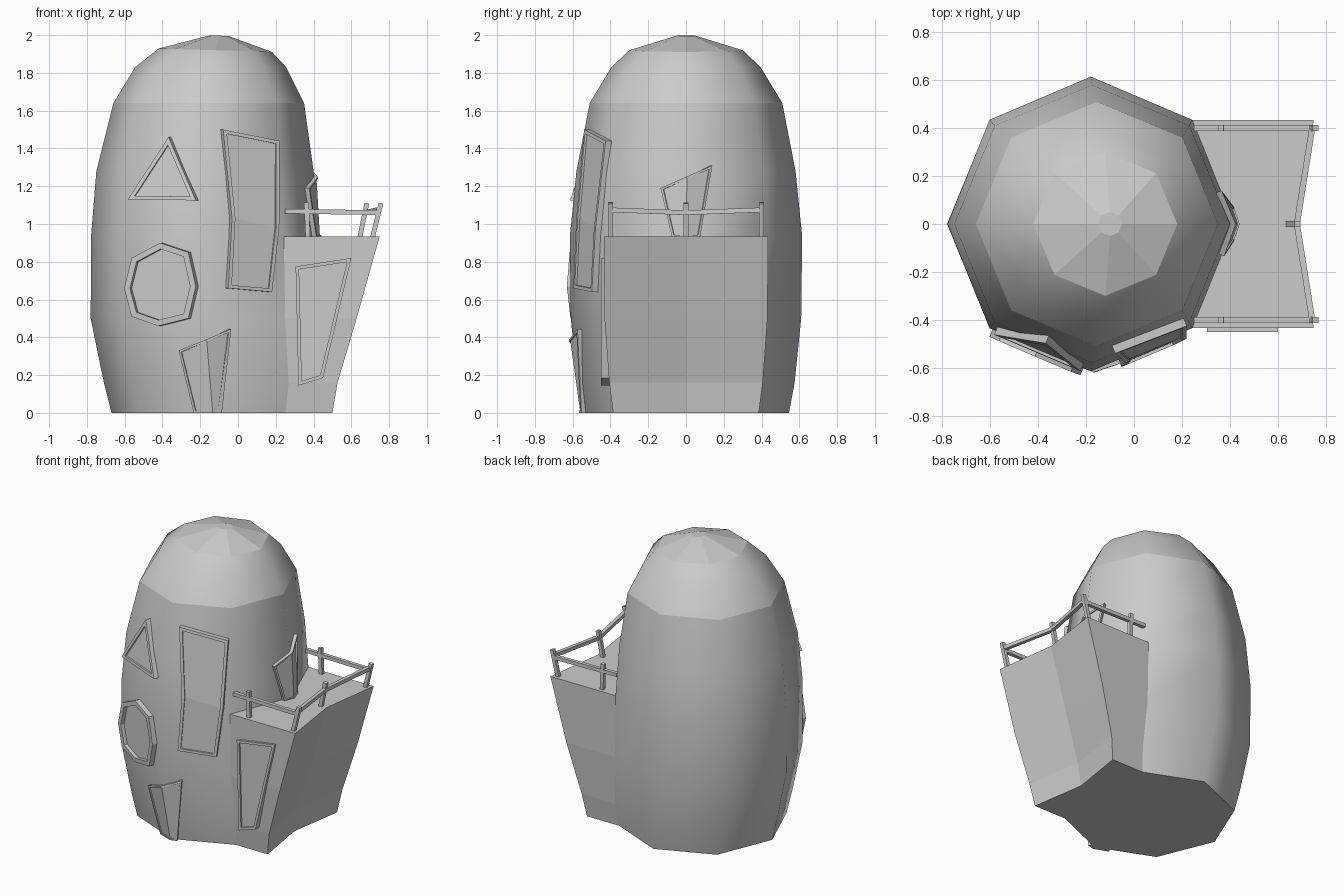
import bpy, bmesh, math
from mathutils import Vector

if "Cube" in bpy.data.objects:
    bpy.data.objects.remove(bpy.data.objects["Cube"])

# Tower rings: z, centre x, radius in x, radius in y
RINGS = [(0, -.13, .54, .545), (.16, -.137, .573, .575), (.5, -.177, .603, .61),
         (.935, -.18, .598, .615), (1.28, -.175, .575, .58), (1.64, -.155, .505, .51),
         (1.83, -.145, .40, .395), (1.92, -.12, .30, .30), (1.997, -.10, .05, .05)]
SIDES = 8
ANNEX_X = [.50, .527, .628, .75]          # outer corner of the annex per ring


def finish(name, bm, fix=True):
    if fix:
        bmesh.ops.recalc_face_normals(bm, faces=bm.faces)
    me = bpy.data.meshes.new(name)
    bm.to_mesh(me)
    bm.free()
    ob = bpy.data.objects.new(name, me)
    bpy.context.collection.objects.link(ob)
    return ob


def ring_at(z):
    for a, b in zip(RINGS, RINGS[1:]):
        if z <= b[0]:
            t = (z - a[0]) / (b[0] - a[0])
            return [p + (q - p) * t for p, q in zip(a[1:], b[1:])]
    return RINGS[-1][1:]


# Tower with the annex extruded out of its right-hand faces
def build_tower():
    bm = bmesh.new()
    grid = []
    for i, (z, c, rx, ry) in enumerate(RINGS):
        tilt = .03 if i >= 7 else 0
        row = []
        for j in range(SIDES):
            a = math.tau * j / SIDES
            dx = rx * math.cos(a)
            row.append(bm.verts.new((c + dx, ry * math.sin(a), z - tilt * dx)))
        grid.append(row)
    annex = []
    for i in range(len(RINGS) - 1):
        for j in range(SIDES):
            k = (j + 1) % SIDES
            f = bm.faces.new((grid[i][j], grid[i][k], grid[i + 1][k], grid[i + 1][j]))
            f.smooth = i < 7
            if i < 3 and j in (7, 0):
                annex.append(f)
    bm.faces.new(grid[0][::-1])
    bm.faces.new(grid[-1])
    for j in range(SIDES):                # crease under the dome
        bm.edges.get((grid[5][j], grid[5][(j + 1) % SIDES])).smooth = False
    ext = bmesh.ops.extrude_face_region(bm, geom=annex)["geom"]
    for v in [g for g in ext if isinstance(g, bmesh.types.BMVert)]:
        level = min(range(4), key=lambda n: abs(RINGS[n][0] - v.co.z))
        v.co.x = ANNEX_X[level] - (.06 if abs(v.co.y) < .01 else 0)
    new = {g for g in ext if isinstance(g, bmesh.types.BMVert)}
    for f in bm.faces:
        if any(v in new for v in f.verts):
            f.smooth = False
    finish("tower_with_annex", bm)


# Mappings that lay a flat outline onto a wall, d units outwards
def slope(u):
    return 0 if abs(u) < .025 else math.copysign(.38, u)


def on_front(x, z, d):
    c, rx, ry = ring_at(z)
    u = x - c
    return Vector((x + d * slope(u), -ry * (1 - .4142 * abs(u) / rx) - .92 * d, z))


def on_right(y, z, d):
    c, rx, ry = ring_at(z)
    return Vector((c + rx * (1 - .4142 * abs(y) / ry) + .92 * d, y + d * slope(y), z))


def on_annex(x, z, d):
    return Vector((x, -.42 - d, z))


def inset(pts, w):
    pts = [Vector(p) for p in pts]
    n = len(pts)
    area = sum(pts[i - 1].cross(pts[i]) for i in range(n))
    s = 1 if area > 0 else -1
    out = []
    for i, p in enumerate(pts):
        e1 = (p - pts[i - 1]).normalized()
        e2 = (pts[(i + 1) % n] - p).normalized()
        n1, n2 = Vector((-e1.y, e1.x)) * s, Vector((-e2.y, e2.x)) * s
        out.append(p + (n1 + n2) * w / (1 + n1.dot(n2)))
    return out


# Raised frame with a recessed panel
def framed_panel(name, pts, place, border=.018, out=.035, recess=.012):
    bm = bmesh.new()
    inner = inset(pts, border)
    n = len(pts)
    loops = [[bm.verts.new(place(p[0], p[1], d)) for p in outline]
             for outline, d in ((pts, -.03), (pts, out), (inner, out), (inner, out - recess))]
    for a, b in zip(loops, loops[1:]):
        for i in range(n):
            k = (i + 1) % n
            bm.faces.new((a[i], a[k], b[k], b[i]))
    for lp in (loops[0], loops[-1]):
        for i in range((n - 1) // 2):
            ids = dict.fromkeys((i, i + 1, n - 2 - i, n - 1 - i))
            bm.faces.new([lp[q] for q in ids])
    finish(name, bm)


# Square bars
def beam(bm, p, q, w=.025):
    p, q = Vector(p), Vector(q)
    d = q - p
    new = bmesh.ops.create_cube(bm, size=1)["verts"]
    rot = d.to_track_quat('Z', 'Y')
    if abs(d.z) > max(abs(d.x), abs(d.y)):
        rot = Vector((0, 0, 1)).rotation_difference(d)
    for v in new:
        v.co = rot @ Vector((v.co.x * w, v.co.y * w, v.co.z * d.length)) + (p + q) / 2


build_tower()

framed_panel("tall_window", [(.207, 1.44), (.205, .98), (.167, .64), (-.065, .66),
                             (-.045, 1.03), (-.092, 1.50)], on_front)
framed_panel("triangle_window", [(-.355, 1.46), (-.21, 1.125), (-.57, 1.13)],
             on_front, border=.02, out=.035)
framed_panel("round_window", [(-.40, .90), (-.25, .85), (-.21, .67), (-.25, .50), (-.41, .46),
                              (-.55, .51), (-.59, .66), (-.55, .82)],
             on_front, border=.03, out=.035, recess=.025)
framed_panel("front_door", [(-.305, .33), (-.17, .388), (-.045, .445), (-.095, 0),
                            (-.135, 0), (-.225, 0)], on_front, border=.012, out=.025, recess=.008)
framed_panel("annex_window", [(.305, .775), (.60, .82), (.45, .185), (.32, .145)],
             on_annex, out=.03)
framed_panel("balcony_door", [(-.125, 1.19), (0, 1.25), (.13, 1.31), (.065, .93),
                              (0, .93), (-.065, .93)], on_right, border=.012, out=.025, recess=.008)

# Balcony railing
posts, rails = bmesh.new(), bmesh.new()
for s in (-1, 1):
    beam(posts, (.37, s * .40, .92), (.362, s * .40, 1.115))
    beam(posts, (.71, s * .40, .92), (.757, s * .40, 1.11))
    beam(rails, (.25, s * .40, 1.068), (.75, s * .40, 1.06))
    beam(rails, (.745, s * .41, 1.075), (.68, 0, 1.06))
beam(posts, (.643, 0, .92), (.682, 0, 1.11))
finish("railing_posts", posts)
finish("railing_bars", rails)
